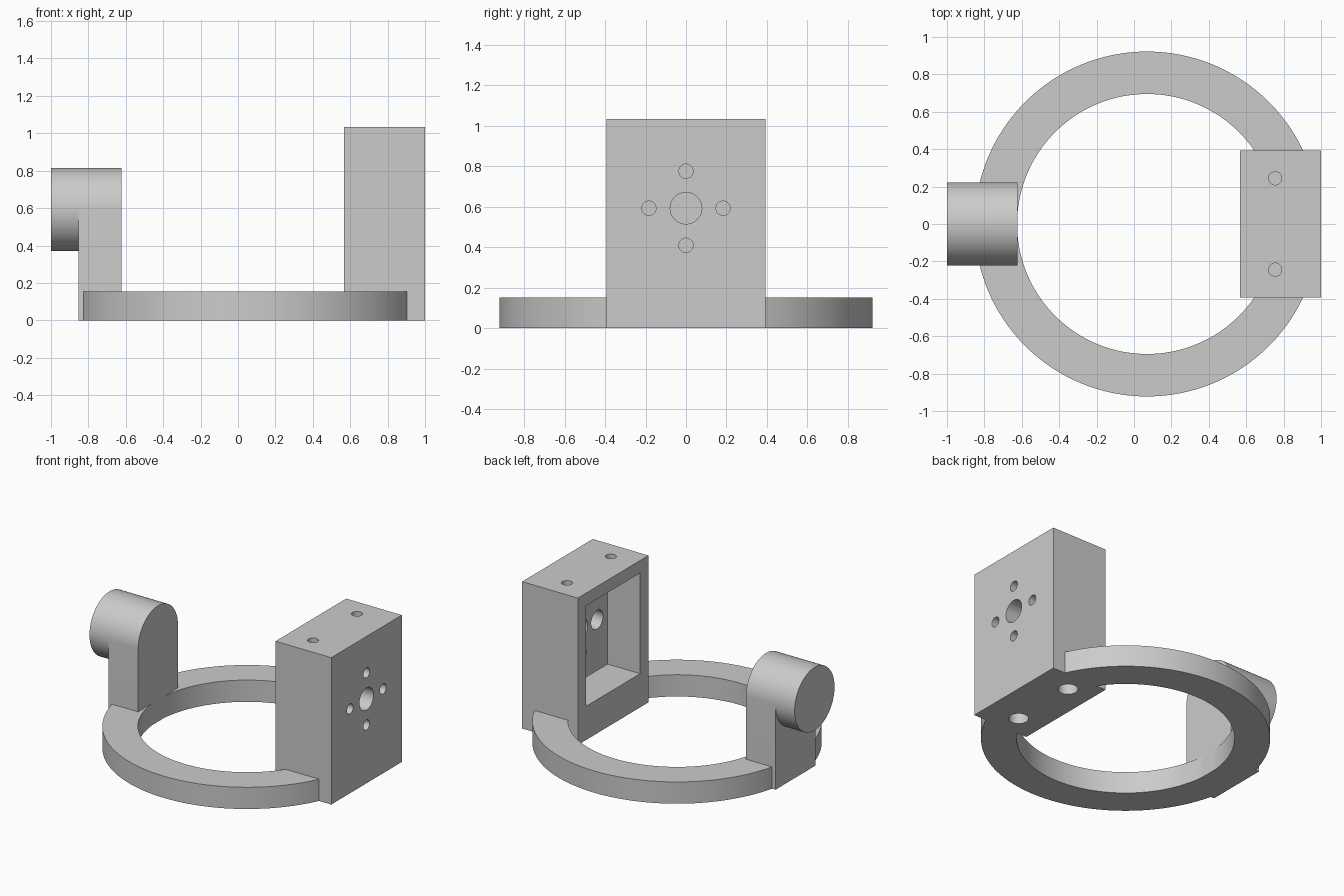
import bpy, bmesh
from math import pi, cos, sin, radians
from mathutils import Matrix, Vector

if "Cube" in bpy.data.objects:
    bpy.data.objects.remove(bpy.data.objects["Cube"])

GREY = (0.6, 0.6, 0.6, 1)
grey = bpy.data.materials.new("plain grey")
grey.use_nodes = True
grey.diffuse_color = GREY
grey.node_tree.nodes["Principled BSDF"].inputs["Base Color"].default_value = GREY


def finish(name, bm):
    bmesh.ops.recalc_face_normals(bm, faces=bm.faces)
    mesh = bpy.data.meshes.new(name)
    bm.to_mesh(mesh)
    bm.free()
    mesh.materials.append(grey)
    ob = bpy.data.objects.new(name, mesh)
    bpy.context.collection.objects.link(ob)
    return ob


def box(name, lo, hi):
    lo, hi = Vector(lo), Vector(hi)
    bm = bmesh.new()
    bmesh.ops.create_cube(bm, size=1, matrix=Matrix.Translation((lo + hi) / 2)
                          @ Matrix.Diagonal((*(hi - lo), 1)))
    return finish(name, bm)


def rod(name, start, axis, length, radius, sides=48):
    """Cylinder that begins at start and runs along +x or +z."""
    turn = Matrix.Rotation(pi / 2, 4, 'Y') if axis == 'X' else Matrix()
    bm = bmesh.new()
    bmesh.ops.create_cone(bm, cap_ends=True, segments=sides, radius1=radius,
                          radius2=radius, depth=length,
                          matrix=Matrix.Translation(start) @ turn
                          @ Matrix.Translation((0, 0, length / 2)))
    return finish(name, bm)


def cut(target, cutters):
    bpy.context.view_layer.objects.active = target
    for c in cutters:
        mod = target.modifiers.new("cut", 'BOOLEAN')
        mod.operation, mod.solver, mod.object = 'DIFFERENCE', 'EXACT', c
        bpy.ops.object.modifier_apply(modifier=mod.name)
        bpy.data.objects.remove(c)


RING_X, RING_H = 0.07, 0.153       # ring centre and height
AXLE_Z, AXLE_R = 0.593, 0.222      # shared axis height, boss radius
POST_X0, POST_X1 = -0.852, -0.622
LO, HI = (0.567, -0.392, 0), (1, 0.392, 1.033)

# Arched post: round top running down tangent to the base
bm = bmesh.new()
arc = [(AXLE_R * cos(pi * i / 32), AXLE_Z + AXLE_R * sin(pi * i / 32)) for i in range(33)]
outline = [(AXLE_R, 0)] + arc + [(-AXLE_R, 0)]
face = bm.faces.new([bm.verts.new((POST_X0, y, z)) for y, z in outline])
out = bmesh.ops.extrude_face_region(bm, geom=[face])["geom"]
bmesh.ops.translate(bm, vec=(POST_X1 - POST_X0, 0, 0),
                    verts=[g for g in out if isinstance(g, bmesh.types.BMVert)])
post = finish("arched_post", bm)

# Round boss on the outer side of the post
boss = rod("round_boss", (-1, 0, AXLE_Z), 'X', 1 + POST_X0, AXLE_R, 64)

# Base ring, notched where the post and the housing stand
ring = rod("base_ring", (RING_X, 0, 0), 'Z', RING_H, 0.922, 128)
cut(ring, [rod("bore", (RING_X, 0, -0.1), 'Z', 0.5, 0.695, 128),
           box("housing_notch", (LO[0], LO[1], -0.1), (1.2, HI[1], 0.5)),
           box("post_notch", (-1.2, -AXLE_R, -0.1), (POST_X1, AXLE_R, 0.5))])

# Motor housing with a pocket open towards the ring
housing = box("motor_housing", LO, HI)
WALL = 0.82
cutters = [box("pocket", (0.4, -0.3, 0.237), (WALL, 0.3, 0.945)),
           rod("shaft_hole", (0.7, 0, AXLE_Z), 'X', 0.5, 0.078)]
# Four screw holes around the shaft, counterbored from the pocket
for i in range(4):
    y, z = 0.183 * cos(i * pi / 2), AXLE_Z + 0.183 * sin(i * pi / 2)
    cutters += [rod("screw_hole", (0.7, y, z), 'X', 0.5, 0.035, 32),
                rod("screw_head", (0.7, y, z), 'X', 0.21, 0.066, 32)]
# Holes through the roof and blind holes in the underside
for y in (-0.244, 0.244):
    cutters += [rod("roof_hole", (0.755, y, 0.85), 'Z', 0.4, 0.035, 32),
                rod("base_hole", (0.755, y, -0.1), 'Z', 0.27, 0.064, 32)]
cut(housing, cutters)

# Smooth round walls, sharp edges
parts = [post, boss, ring, housing]
bpy.ops.object.select_all(action='DESELECT')
for ob in parts:
    ob.select_set(True)
bpy.context.view_layer.objects.active = ring
bpy.ops.object.shade_smooth_by_angle(angle=radians(30))
